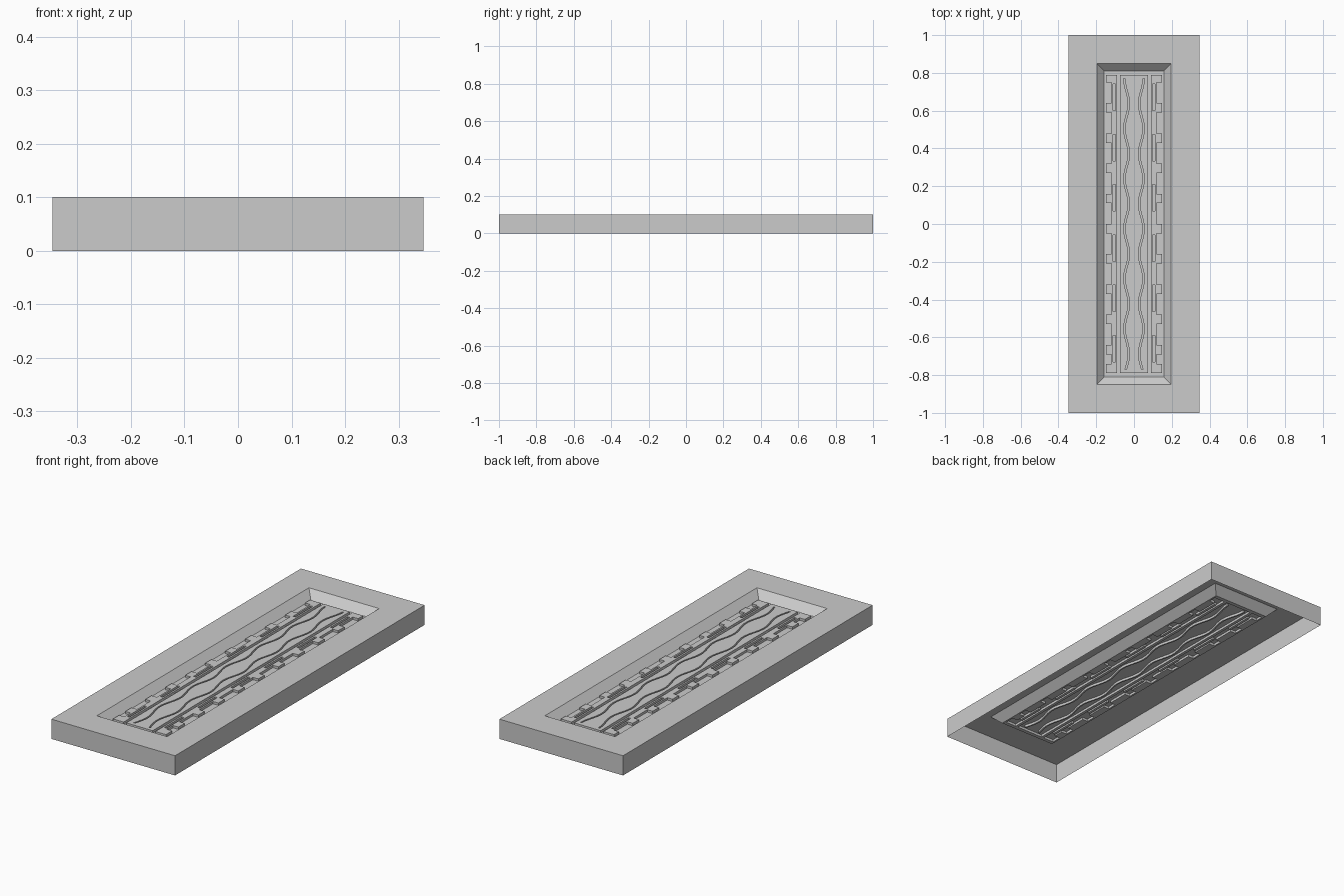
import bpy, bmesh, math

if "Cube" in bpy.data.objects:
    bpy.data.objects.remove(bpy.data.objects["Cube"])

TOP, FLOOR, TREAD = 0.10, 0.062, 0.074


def rect(x0, x1, y0, y1):
    return [(x0, y0), (x1, y0), (x1, y1), (x0, y1)]


def mirror(loop):
    return [(-x, y) for x, y in reversed(loop)]


def finish(bm, name):
    bmesh.ops.remove_doubles(bm, verts=bm.verts, dist=1e-5)
    bmesh.ops.recalc_face_normals(bm, faces=bm.faces)
    if sum(f.normal.z * f.calc_area() for f in bm.faces) < 0:
        bmesh.ops.reverse_faces(bm, faces=bm.faces)
    me = bpy.data.meshes.new(name)
    bm.to_mesh(me)
    bm.free()
    ob = bpy.data.objects.new(name, me)
    bpy.context.collection.objects.link(ob)
    return ob


def fill(bm, loops, z):
    # flat sheet bounded by an outer loop with holes
    edges = []
    for loop in loops:
        vs = [bm.verts.new((x, y, z)) for x, y in loop]
        edges += [bm.edges.new((vs[i - 1], vs[i])) for i in range(len(vs))]
    bmesh.ops.triangle_fill(bm, edges=edges, use_beauty=True, normal=(0, 0, 1))


def walls(bm, loop):
    for i in range(len(loop)):
        a, b = loop[i - 1], loop[i]
        bm.faces.new([bm.verts.new(p) for p in
                      ((*a, FLOOR), (*b, FLOOR), (*b, TREAD), (*a, TREAD))])


# open-bottomed slab with a sloped recess
bm = bmesh.new()
rings = []
for x, y, z in ((0.347, 1, 0), (0.347, 1, TOP), (0.197, 0.85, TOP), (0.158, 0.81, FLOOR)):
    rings.append([bm.verts.new((px, py, z)) for px, py in rect(-x, x, -y, y)])
for a, b in zip(rings, rings[1:]):
    for i in range(4):
        bm.faces.new((a[i - 1], a[i], b[i], b[i - 1]))
finish(bm, "slab_frame")

# centre rib with two wavy grooves
def wave(y):
    return 0.039 + 0.012 * math.cos(2 * math.pi * (y - 0.77) / 0.265)

ys = [-0.77 + 1.54 * i / 60 for i in range(61)]
groove = [(wave(y) + 0.004, y) for y in ys] + [(wave(y) - 0.004, y) for y in reversed(ys)]
centre = (rect(-0.074, 0.074, -0.79, 0.79), [groove, mirror(groove)])

# shoulder rib with side lugs and slots
lugs = [(-0.79, -0.74)]
lugs += [(-0.69 + 0.16 * i, -0.64 + 0.16 * i) for i in range(9)]
lugs += [(0.75, 0.79)]
outline = [(0.089, 0.79), (0.089, -0.79)]
for y0, y1 in lugs:
    steps = [(0.119, y0), (0.149, y0), (0.149, y1), (0.119, y1)]
    if y0 == -0.79:
        steps = steps[1:]
    if y1 == 0.79:
        steps = steps[:-1]
    outline += steps
slots = [rect(0.098, 0.111, 0.60 - 0.266 * i, 0.74 - 0.266 * i) for i in range(6)]
ribs = [centre, (outline, slots),
        (mirror(outline), [mirror(s) for s in slots])]

# raised tread ribs and the recess floor around them
bm = bmesh.new()
fill(bm, [rect(-0.158, 0.158, -0.81, 0.81)] + [r[0] for r in ribs], FLOOR)
for outer, holes in ribs:
    fill(bm, [outer] + holes, TREAD)
    walls(bm, outer)
    for h in holes:
        walls(bm, h)
        fill(bm, [h], FLOOR)
finish(bm, "tread_floor")
